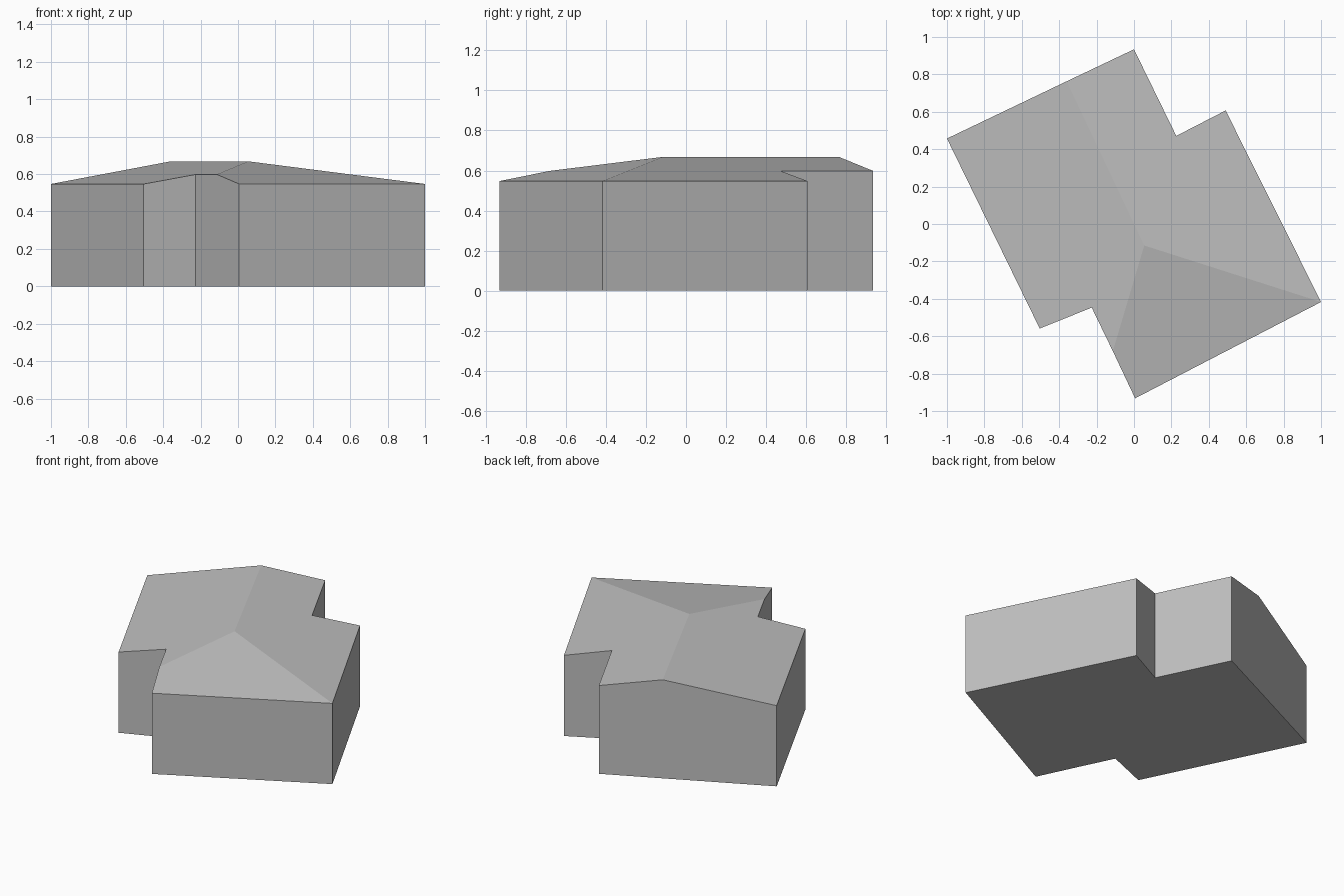
import bpy
import bmesh

cube = bpy.data.objects.get("Cube")
if cube:
    bpy.data.objects.remove(cube, do_unlink=True)

grey = bpy.data.materials.new("plain grey")
grey.use_nodes = True
colour = (0.52, 0.52, 0.52, 1)
grey.diffuse_color = colour
grey.node_tree.nodes["Principled BSDF"].inputs["Base Color"].default_value = colour

EAVE, STEP, RIDGE = 0.547, 0.598, 0.668

# Outline corners and roof break points, counter-clockwise, with roof height
outline = {
    "west": (-1.0, 0.457, EAVE),
    "south_west": (-0.504, -0.559, EAVE),
    "front_notch": (-0.226, -0.447, STEP),
    "hip_foot": (-0.113, -0.68, STEP),
    "south": (0.006, -0.932, EAVE),
    "east": (1.0, -0.417, EAVE),
    "north_east": (0.49, 0.607, EAVE),
    "back_notch": (0.226, 0.471, STEP),
    "north": (0.0, 0.934, STEP),
    "gable_peak": (-0.36, 0.763, RIDGE),
}
ridge_end = (0.055, -0.115, RIDGE)

# Roof slopes, each named by its corners
slopes = [
    ("west", "south_west", "front_notch", "hip_foot", "ridge_end", "gable_peak"),
    ("hip_foot", "south", "east", "ridge_end"),
    ("east", "north_east", "back_notch", "north", "gable_peak", "ridge_end"),
]

bm = bmesh.new()
top = {name: bm.verts.new(p) for name, p in outline.items()}
base = {name: bm.verts.new((x, y, 0)) for name, (x, y, z) in outline.items()}
top["ridge_end"] = bm.verts.new(ridge_end)

# Walls
names = list(outline)
for a, b in zip(names, names[1:] + names[:1]):
    bm.faces.new((base[a], base[b], top[b], top[a]))

# Roof and floor
for slope in slopes:
    bm.faces.new([top[n] for n in slope])
bm.faces.new([base[n] for n in reversed(names)])
bmesh.ops.recalc_face_normals(bm, faces=bm.faces[:])

mesh = bpy.data.meshes.new("hipped_roof_building")
bm.to_mesh(mesh)
bm.free()
mesh.materials.append(grey)
building = bpy.data.objects.new("hipped_roof_building", mesh)
bpy.context.collection.objects.link(building)
